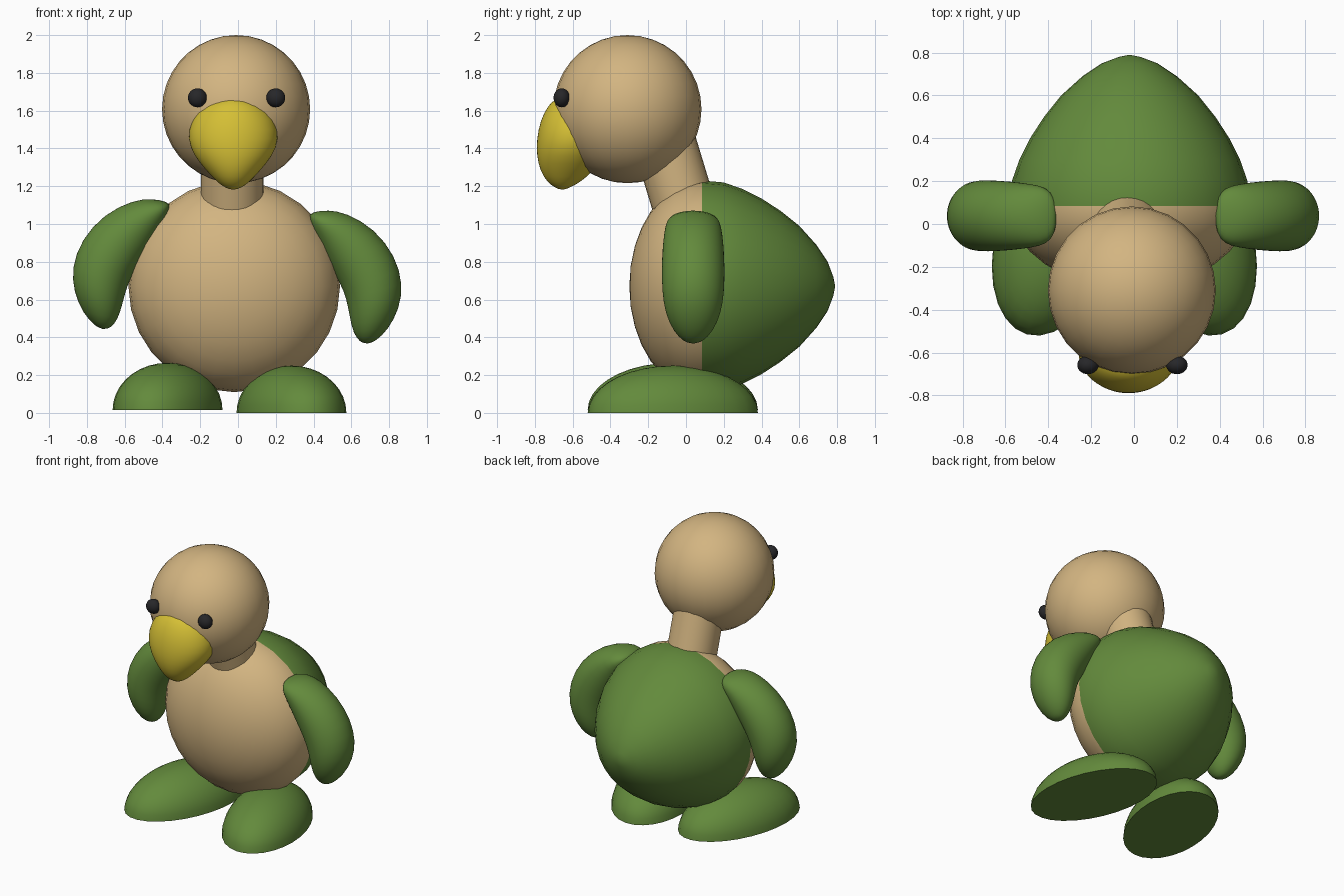
import bpy, bmesh
from math import sin, cos, pi, radians
from mathutils import Vector, Matrix

if "Cube" in bpy.data.objects:
    bpy.data.objects.remove(bpy.data.objects["Cube"], do_unlink=True)


def material(name, rgb):
    m = bpy.data.materials.new(name)
    m.use_nodes = True
    m.diffuse_color = (*rgb, 1)
    m.node_tree.nodes["Principled BSDF"].inputs["Base Color"].default_value = (*rgb, 1)
    return m


tan = material("tan", (0.65, 0.46, 0.22))
green = material("green", (0.125, 0.255, 0.045))
yellow = material("yellow", (0.66, 0.52, 0.035))
black = material("black", (0.02, 0.02, 0.022))


def finish(name, bm, mats, sharp=50, subsurf=0):
    """Turn a bmesh into a smooth shaded object."""
    bmesh.ops.recalc_face_normals(bm, faces=bm.faces[:])
    mesh = bpy.data.meshes.new(name)
    bm.to_mesh(mesh)
    bm.free()
    for m in mats:
        mesh.materials.append(m)
    ob = bpy.data.objects.new(name, mesh)
    bpy.context.collection.objects.link(ob)
    bpy.ops.object.select_all(action="DESELECT")
    ob.select_set(True)
    bpy.context.view_layer.objects.active = ob
    bpy.ops.object.shade_smooth_by_angle(angle=radians(sharp))
    if subsurf:
        mod = ob.modifiers.new("smooth", "SUBSURF")
        mod.levels = mod.render_levels = subsurf
    return ob


def loft(rings, start, end, n=28):
    """Skin elliptical rings (centre, half axis, half axis), closed to a point at each end."""
    bm = bmesh.new()
    loops = []
    for c, a, b in rings:
        loops.append([bm.verts.new(c + a * cos(2 * pi * i / n) + b * sin(2 * pi * i / n))
                      for i in range(n)])
    for lo, hi in zip(loops, loops[1:]):
        for i in range(n):
            j = (i + 1) % n
            bm.faces.new((lo[i], lo[j], hi[j], hi[i]))
    for tip, loop in ((start, loops[0]), (end, loops[-1])):
        v = bm.verts.new(tip)
        for i in range(n):
            bm.faces.new((v, loop[i], loop[(i + 1) % n]))
    return bm


def ball(name, centre, size, mat, turn=0, half=False):
    """Ellipsoid, or its upper half with a flat sole."""
    bm = bmesh.new()
    bmesh.ops.create_uvsphere(bm, u_segments=28, v_segments=18, radius=1)
    if half:
        bmesh.ops.bisect_plane(bm, geom=bm.verts[:] + bm.edges[:] + bm.faces[:],
                               plane_co=(0, 0, 0), plane_no=(0, 0, -1), clear_outer=True)
        bmesh.ops.holes_fill(bm, edges=[e for e in bm.edges if e.is_boundary])
    bm.transform(Matrix.Translation(centre) @ Matrix.Rotation(turn, 4, "Z")
                 @ Matrix.Diagonal((*size, 1)))
    return finish(name, bm, [mat])


# Body: tan domed chest in front, green pointed back
BX, BZ, SEAM, R = -0.02, 0.67, 0.085, 0.56
chest = [(SEAM - 0.385 * cos(t), R * sin(t)) for t in (pi / 2 * k / 8 for k in range(1, 9))]
back = [(0.2, 0.55), (0.3, 0.515), (0.4, 0.465), (0.5, 0.4), (0.6, 0.32),
        (0.69, 0.22), (0.75, 0.13), (0.78, 0.05)]
bm = loft([(Vector((BX, y, BZ)), Vector((r, 0, 0)), Vector((0, 0, r))) for y, r in chest + back],
          (BX, SEAM - 0.385, BZ), (BX, 0.79, BZ))
for f in bm.faces:
    f.material_index = int(f.calc_center_median().y > SEAM)
finish("body", bm, [tan, green])

# Head and leaning neck
ball("head", (-0.01, -0.31, 1.608), (0.392, 0.392, 0.392), tan)
top, low = Vector((-0.03, -0.155, 1.57)), Vector((-0.03, 0.03, 0.96))
axis = (top - low).normalized()
across = Vector((0.166, 0, 0))
finish("neck", loft([(p, across, axis.cross(across)) for p in (low, top)], low, top), [tan])

# Eyes
for side, x in (("right", -0.215), ("left", 0.2)):
    ball(side + "_eye", (x, -0.658, 1.668), (0.05, 0.043, 0.05), black)

# Beak: height, half width, front and back
beak = [(1.665, 0.08, -0.69, -0.5), (1.63, 0.17, -0.73, -0.44), (1.55, 0.225, -0.772, -0.4),
        (1.45, 0.245, -0.792, -0.4), (1.36, 0.21, -0.792, -0.43), (1.28, 0.14, -0.772, -0.49),
        (1.22, 0.085, -0.735, -0.56), (1.19, 0.04, -0.69, -0.62)]
rings = [(Vector((-0.025, (f + b) / 2, z)), Vector((w, 0, 0)), Vector((0, (b - f) / 2, 0)))
         for z, w, f, b in beak]
finish("beak", loft(rings, (-0.025, -0.6, 1.672), (-0.025, -0.655, 1.18)), [yellow], 80, 1)

# Wings: inner x, z, outer x, z and half depth of each section
wing = [(0.38, 1.02, 0.405, 1.065, 0.09), (0.39, 0.965, 0.475, 1.075, 0.135),
        (0.42, 0.905, 0.575, 1.06, 0.15), (0.475, 0.795, 0.725, 0.975, 0.163),
        (0.54, 0.69, 0.835, 0.83, 0.168), (0.575, 0.6, 0.875, 0.68, 0.165),
        (0.59, 0.51, 0.855, 0.55, 0.15), (0.61, 0.42, 0.795, 0.44, 0.105),
        (0.645, 0.375, 0.73, 0.38, 0.05)]
rings = []
for xi, zi, xo, zo, d in wing:
    inner, outer = Vector((xi, 0.038, zi)), Vector((xo, 0.038, zo))
    rings.append(((inner + outer) / 2, (outer - inner) / 2, Vector((0, d, 0))))
for side in ("left", "right"):
    bm = loft(rings, (0.38, 0.038, 1.05), (0.685, 0.038, 0.365))
    if side == "right":
        pivot = Vector((0.6, 0, 0.78))
        bm.transform(Matrix.Diagonal((-1, 1, 1, 1)) @ Matrix.Translation(pivot + Vector((0, 0, 0.07)))
                     @ Matrix.Rotation(-0.073, 4, "Y") @ Matrix.Translation(-pivot))
    finish(side + "_wing", bm, [green], 80, 1)

# Feet, toes turned outward
for side, x, z, turn in (("left", 0.283, 0, 16), ("right", -0.373, 0.015, -16)):
    ball(side + "_foot", (x, -0.07, z), (0.272, 0.463, 0.25), green, radians(turn), True)
